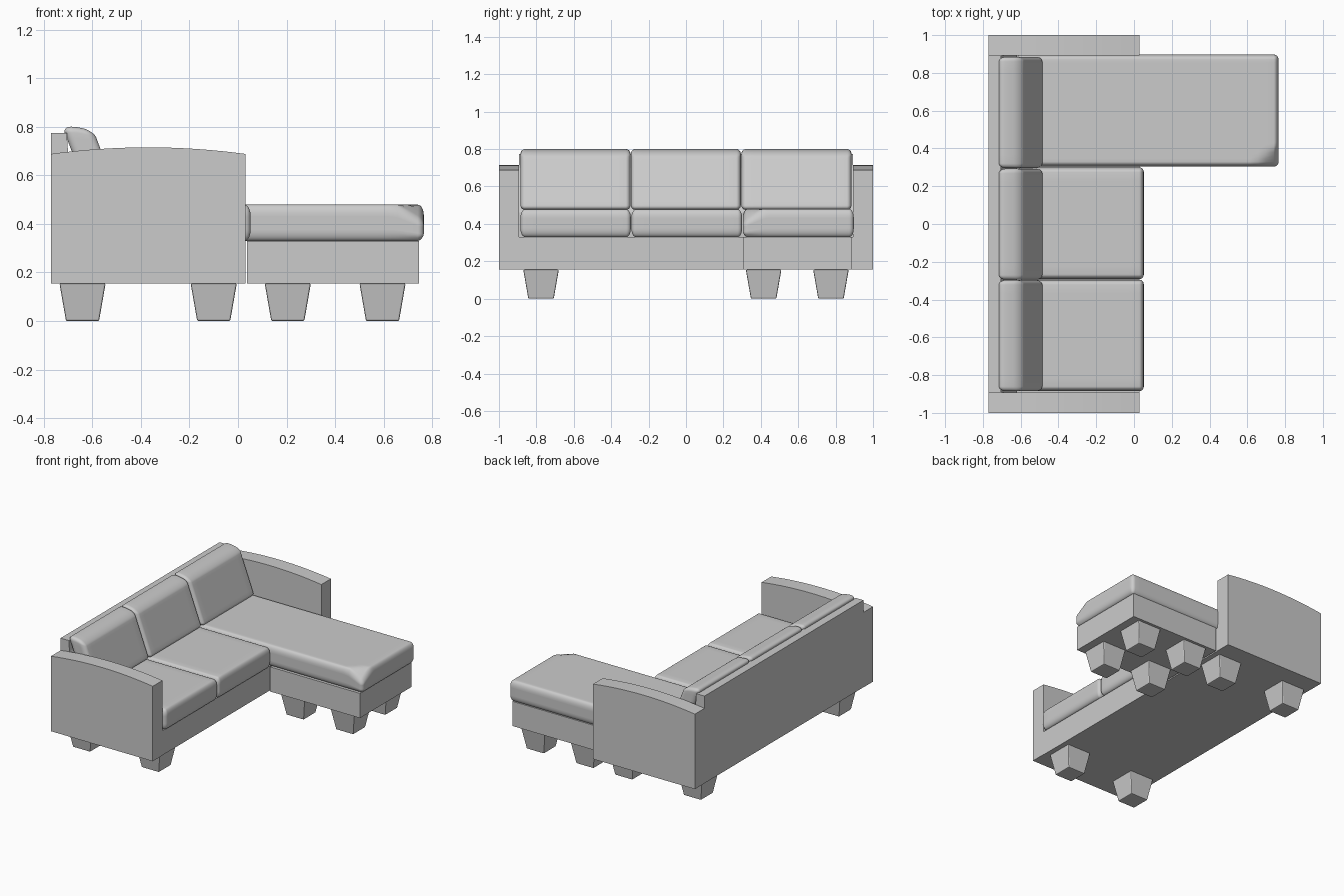
import bpy, bmesh
from mathutils import Vector

if "Cube" in bpy.data.objects:
    bpy.data.objects.remove(bpy.data.objects["Cube"])


def finish(bm, name, smooth=False):
    bmesh.ops.recalc_face_normals(bm, faces=bm.faces)
    me = bpy.data.meshes.new(name)
    bm.to_mesh(me)
    bm.free()
    for p in me.polygons:
        p.use_smooth = smooth
    ob = bpy.data.objects.new(name, me)
    bpy.context.collection.objects.link(ob)
    return ob


def extrude_xz(name, pts, y0, y1):
    """Side profile in x/z pulled along y."""
    bm = bmesh.new()
    face = bm.faces.new([bm.verts.new((x, y0, z)) for x, z in pts])
    ext = bmesh.ops.extrude_face_region(bm, geom=[face])
    verts = [g for g in ext["geom"] if isinstance(g, bmesh.types.BMVert)]
    bmesh.ops.translate(bm, verts=verts, vec=(0, y1 - y0, 0))
    return finish(bm, name)


def box(name, x0, x1, y0, y1, z0, z1):
    return extrude_xz(name, [(x0, z0), (x1, z0), (x1, z1), (x0, z1)], y0, y1)


def cushion(name, lo, hi, r, deform=None, n=20):
    """Softly rounded box; r is the rounding per axis, n the grid resolution."""
    lo, hi = Vector(lo), Vector(hi)
    mid, half = (lo + hi) / 2, (hi - lo) / 2
    core = 1 - 8 / n                      # four segments go to each rounded edge
    bm = bmesh.new()
    bmesh.ops.create_cube(bm, size=2)
    bmesh.ops.subdivide_edges(bm, edges=bm.edges[:], cuts=n - 1, use_grid_fill=True)
    for v in bm.verts:
        inner, d = Vector(), Vector()
        for i in range(3):
            t, s = abs(v.co[i]), (1 if v.co[i] > 0 else -1)
            inner[i] = s * min(t / core, 1) * (half[i] - r[i])
            d[i] = s * max(0, (t - core) / (1 - core))
        d.normalize()
        v.co = mid + inner + Vector(d[i] * r[i] for i in range(3))
        if deform:
            deform(v.co)
    return finish(bm, name, True)


def leg(name, x, y):
    bm = bmesh.new()
    bmesh.ops.create_cube(bm, size=2)
    for v in bm.verts:
        h = 0.095 if v.co.z > 0 else 0.068
        v.co = (x + v.co.x * h, y + v.co.y * h, 0.155 if v.co.z > 0 else 0)
    ob = finish(bm, name)
    bev = ob.modifiers.new("bevel", "BEVEL")
    bev.width, bev.segments = 0.006, 2


# Frame: bases and backrest
box("sofa_base", -0.765, 0.028, -0.892, 0.892, 0.155, 0.33)
box("chaise_base", 0.038, 0.745, 0.305, 0.885, 0.155, 0.33)
extrude_xz("backrest", [(-0.77, 0.156), (-0.62, 0.156), (-0.62, 0.46), (-0.70, 0.70),
                        (-0.705, 0.775), (-0.77, 0.775)], -0.892, 0.892)

# Arms with arched tops
arc = []
for i in range(17):
    t = i / 8 - 1
    arc.append((-0.37 - 0.4 * t, 0.688 + 0.027 * (1 - t * t)))
profile = [(-0.77, 0.155), (0.03, 0.155)] + arc
for side, y0, y1 in (("right", -1, -0.892), ("left", 0.892, 1)):
    extrude_xz("arm_" + side, profile, y0, y1)


# Chaise corner that sags at its front
def sag(p):
    s = (0.765 - p.x) + (p.y - 0.305)
    if s < 0.12:
        p.z -= 0.075 * (1 - s / 0.12) * max(0, (p.z - 0.34) / 0.14)


# Back cushions lean backwards and slope off at the front top
def lean(p):
    front = max(0, (p.x + 0.63) / 0.09)
    top = max(0, (p.z - 0.66) / 0.14)
    p.z -= 0.022 * front * front * top
    p.x -= (p.z - 0.64) * 0.38


# Seat cushions
seat_r = (0.025, 0.025, 0.045)
cushion("seat_right", (-0.62, -0.885, 0.33), (0.052, -0.295, 0.478), seat_r)
cushion("seat_middle", (-0.62, -0.292, 0.33), (0.052, 0.3, 0.478), seat_r)
cushion("chaise_seat", (-0.62, 0.304, 0.33), (0.765, 0.897, 0.479), seat_r, sag, 40)

# Back cushions
for name, y0, y1 in (("right", -0.885, -0.297), ("middle", -0.295, 0.293), ("left", 0.296, 0.885)):
    cushion("back_cushion_" + name, (-0.662, y0, 0.475), (-0.54, y1, 0.80),
            (0.035, 0.025, 0.025), lean)

# Tapered legs
for x in (-0.64, -0.10):
    for y in (-0.775, 0.775):
        leg("sofa_leg", x, y)
for x in (0.205, 0.595):
    for y in (0.415, 0.775):
        leg("chaise_leg", x, y)
